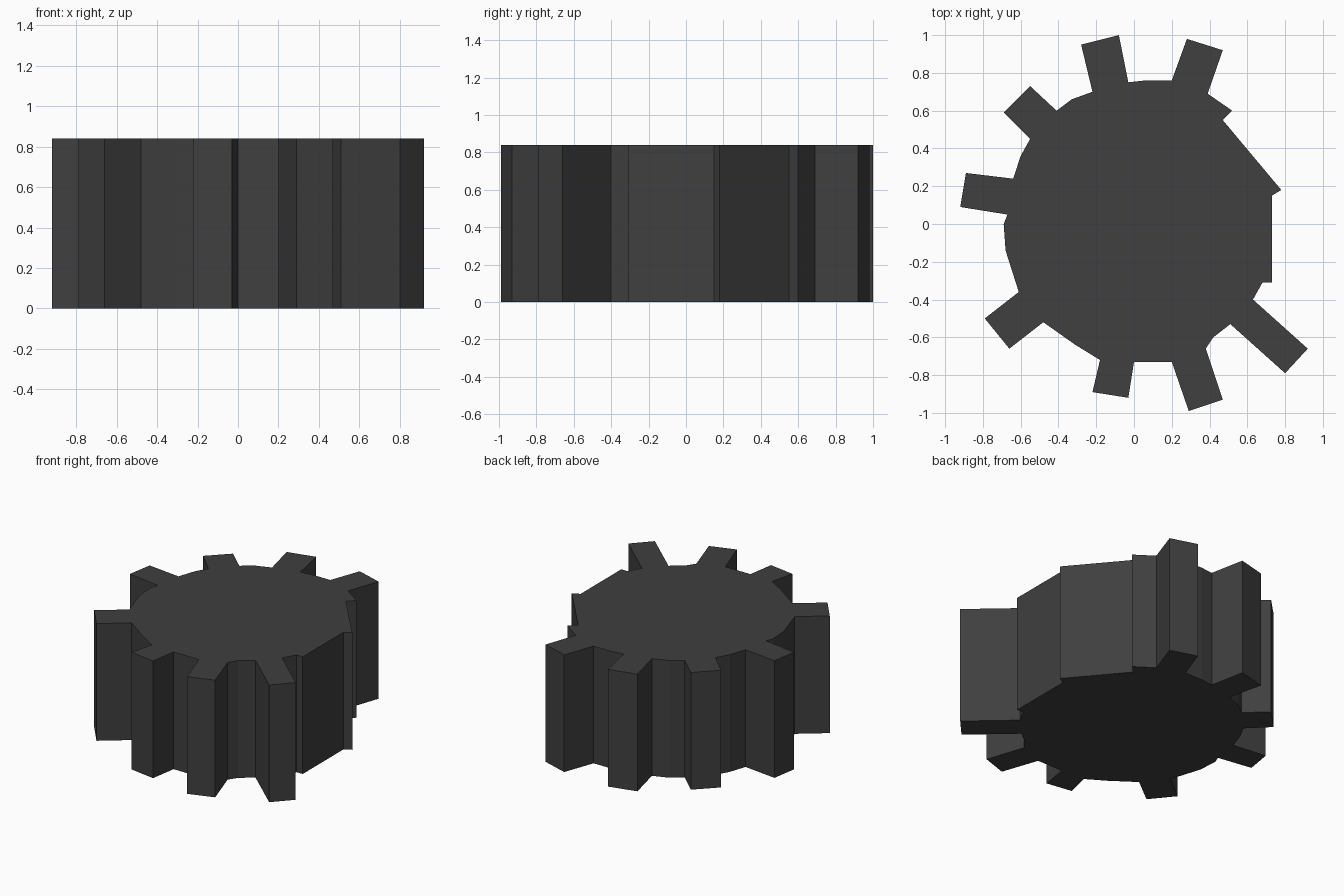
import bpy, bmesh

if "Cube" in bpy.data.objects:
    bpy.data.objects.remove(bpy.data.objects["Cube"])

HEIGHT = 0.84

# Teeth, counter-clockwise from the right: root, tip, tip, root
teeth = [
    [(0.39, 0.69), (0.47, 0.92), (0.28, 0.98), (0.20, 0.76)],
    [(-0.03, 0.75), (-0.08, 1.0), (-0.28, 0.95), (-0.22, 0.70)],
    [(-0.41, 0.60), (-0.55, 0.73), (-0.69, 0.59), (-0.55, 0.45)],
    [(-0.64, 0.24), (-0.89, 0.27), (-0.92, 0.09), (-0.67, 0.05)],
    [(-0.61, -0.36), (-0.79, -0.50), (-0.66, -0.66), (-0.48, -0.52)],
    [(-0.18, -0.72), (-0.22, -0.89), (-0.03, -0.92), (0.0, -0.73)],
    [(0.20, -0.73), (0.29, -0.99), (0.47, -0.93), (0.38, -0.66)],
    [(0.51, -0.53), (0.80, -0.79), (0.92, -0.66), (0.63, -0.40)],
]
# Rim points following each tooth; the last set is the damaged side
rims = [
    [(0.06, 0.76)],
    [(-0.33, 0.66)],
    [(-0.60, 0.36)],
    [(-0.69, 0.0), (-0.68, -0.14)],
    [(-0.31, -0.64)],
    [],
    [(0.42, -0.60)],
    [(0.68, -0.31), (0.73, -0.31), (0.73, 0.15), (0.78, 0.18),
     (0.47, 0.55), (0.52, 0.60)],
]


def extrude_profile(name, points, height):
    bm = bmesh.new()
    face = bm.faces.new([bm.verts.new((x, y, 0)) for x, y in points])
    top = bmesh.ops.extrude_face_region(bm, geom=[face], use_keep_orig=True)
    verts = [g for g in top["geom"] if isinstance(g, bmesh.types.BMVert)]
    bmesh.ops.translate(bm, verts=verts, vec=(0, 0, height))
    bmesh.ops.recalc_face_normals(bm, faces=bm.faces)
    mesh = bpy.data.meshes.new(name)
    bm.to_mesh(mesh)
    bm.free()
    obj = bpy.data.objects.new(name, mesh)
    bpy.context.collection.objects.link(obj)
    return obj


# Gear: one solid prism from the joined tooth and rim outline
outline = [p for tooth, rim in zip(teeth, rims) for p in tooth + rim]
gear = extrude_profile("gear", outline, HEIGHT)

# Dark metal
metal = bpy.data.materials.new("dark_metal")
metal.diffuse_color = (0.05, 0.05, 0.05, 1)
metal.use_nodes = True
metal.node_tree.nodes["Principled BSDF"].inputs["Base Color"].default_value = metal.diffuse_color
gear.data.materials.append(metal)
